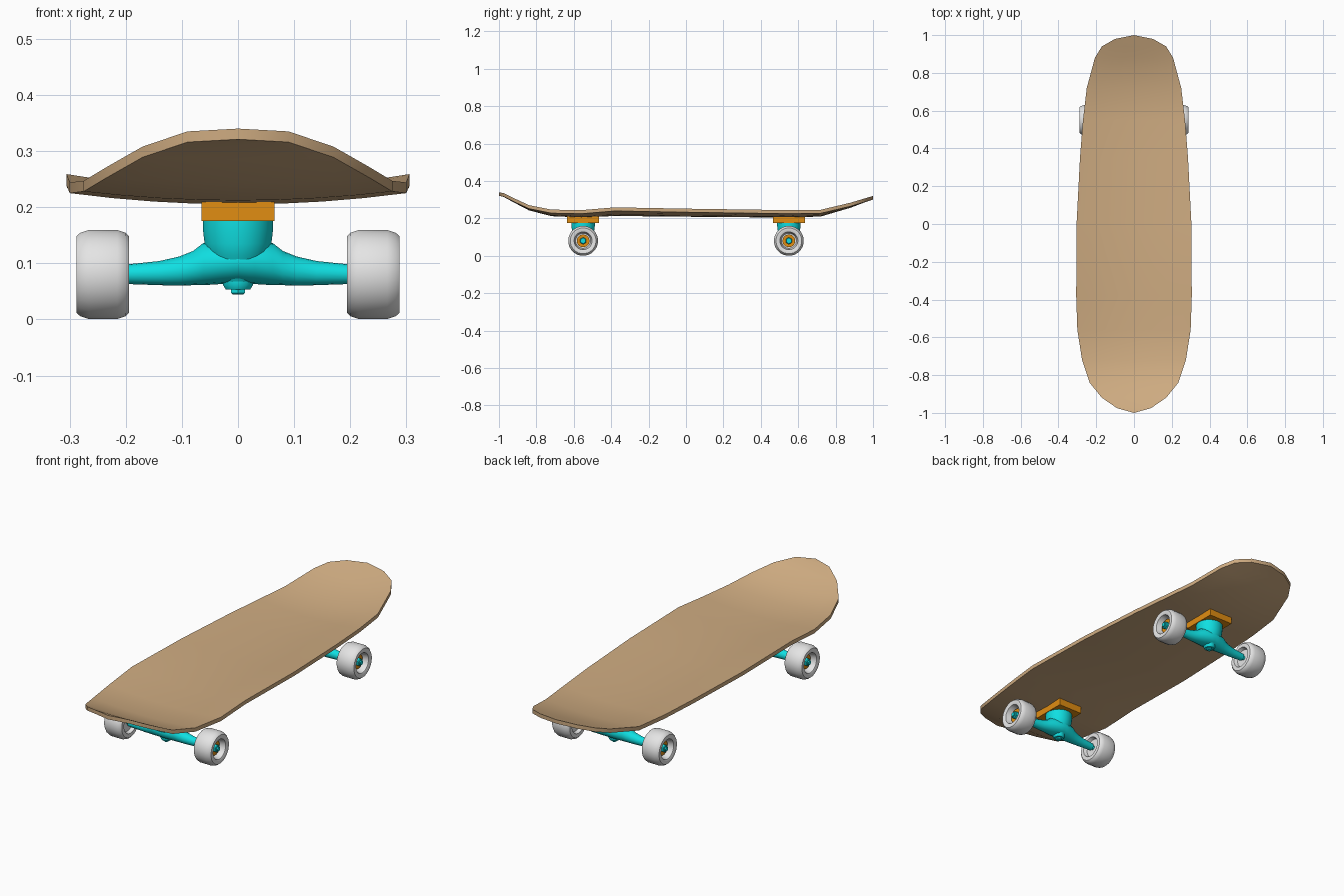
import bpy, bmesh, math

if "Cube" in bpy.data.objects:
    bpy.data.objects.remove(bpy.data.objects["Cube"])


def material(name, rgb):
    m = bpy.data.materials.new(name)
    m.diffuse_color = (*rgb, 1)
    m.use_nodes = True
    m.node_tree.nodes["Principled BSDF"].inputs["Base Color"].default_value = m.diffuse_color
    return m


WOOD = material("tan wood", (0.62, 0.41, 0.22))
CYAN = material("cyan metal", (0.005, 0.74, 0.76))
ORANGE = material("orange", (0.75, 0.27, 0.006))
WHITE = material("wheel white", (0.78, 0.78, 0.78))


def finish(name, bm, mat, angle=35):
    bmesh.ops.remove_doubles(bm, verts=bm.verts, dist=1e-5)
    bmesh.ops.recalc_face_normals(bm, faces=bm.faces)
    me = bpy.data.meshes.new(name)
    bm.to_mesh(me)
    bm.free()
    me.materials.append(mat)
    ob = bpy.data.objects.new(name, me)
    bpy.context.collection.objects.link(ob)
    bpy.ops.object.select_all(action='DESELECT')
    ob.select_set(True)
    bpy.context.view_layer.objects.active = ob
    bpy.ops.object.shade_smooth_by_angle(angle=math.radians(angle))
    return ob


def bridge(bm, rows, closed):
    """Join neighbouring rows of vertices with quads."""
    n = len(rows[0])
    for a, b in zip(rows, rows[1:]):
        for i in range(n if closed else n - 1):
            j = (i + 1) % n
            bm.faces.new((a[i], a[j], b[j], b[i]))


def lathe(name, profile, axis, centre, mat, n=24, angle=35):
    """Revolve (radius, offset) points about the x or z axis."""
    bm = bmesh.new()
    rows = []
    for r, h in profile:
        row = []
        for k in range(n):
            t = 2 * math.pi * (k + 0.5) / n
            p, q = r * math.cos(t), r * math.sin(t)
            co = (h, p, q) if axis == 'x' else (p, q, h)
            row.append(bm.verts.new([c + d for c, d in zip(co, centre)]))
        rows.append(row)
    bridge(bm, rows, True)
    return finish(name, bm, mat, angle)


# Deck: stations of (y, half width, middle height, edge height)
stations = [
    (-1.0, 0, .340, .340), (-.975, .09, .334, .335), (-.92, .17, .304, .308),
    (-.84, .235, .262, .271), (-.72, .275, .231, .247), (-.56, .300, .224, .244),
    (-.38, .306, .232, .259), (0, .304, .228, .252), (.35, .286, .225, .247),
    (.55, .270, .224, .244), (.72, .250, .229, .246), (.88, .207, .276, .284),
    (.94, .170, .299, .302), (.98, .10, .313, .314), (1.0, 0, .320, .320)]
bm = bmesh.new()
rows = []
COLS = 8
for y, w, zm, ze in stations:
    us = [-1 + 2 * i / COLS for i in range(COLS + 1)]
    top = [(w * u, y, zm + (ze - zm) * u * u) for u in us]
    low = [(x, yy, z - 0.019) for x, yy, z in reversed(top)]
    rows.append([bm.verts.new(c) for c in top + low])
bridge(bm, rows, True)
finish("deck", bm, WOOD, 40)

for end, y in (("front", -.55), ("rear", .55)):
    # Riser plate under the deck
    bm = bmesh.new()
    bmesh.ops.create_cube(bm, size=1)
    for v in bm.verts:
        v.co = (v.co.x * .13, y + v.co.y * .17, .193 + v.co.z * .036)
    finish(end + "_riser_plate", bm, ORANGE)

    # Round neck below the plate
    lathe(end + "_truck_neck",
          [(0, .176), (.063, .176), (.063, .16), (.060, .135), (.056, .115),
           (.040, .09), (.026, .066), (0, .066)], 'z', (0, y, 0), CYAN, 24, 50)

    # Hanger: (x, bottom, top, half depth) sections, mirrored
    half = [(.0, .065, .142, .052), (.03, .063, .140, .047), (.062, .061, .136, .038),
            (.08, .061, .122, .032), (.105, .060, .112, .026),
            (.14, .061, .104, .021), (.198, .063, .098, .0175)]
    sections = [(-x, a, b, d) for x, a, b, d in reversed(half[1:])] + half
    bm = bmesh.new()
    rows = []
    for x, a, b, d in sections:
        ring = [2 * math.pi * k / 16 for k in range(16)]
        rows.append([bm.verts.new((x, y + d * math.cos(t),
                                   (a + b) / 2 + (b - a) / 2 * math.sin(t)))
                     for t in ring])
    bridge(bm, rows, True)
    bm.faces.new(rows[0])
    bm.faces.new(rows[-1])
    finish(end + "_hanger", bm, CYAN, 50)

    # Kingpin washer and nut
    lathe(end + "_kingpin_washer", [(0, .07), (.027, .07), (.027, .061), (.022, .053), (0, .053)],
          'z', (0, y, 0), CYAN, 16)
    lathe(end + "_kingpin_nut", [(0, .056), (.014, .056), (.014, .047), (.010, .044), (0, .044)],
          'z', (0, y, 0), CYAN, 6)

    # Axle through both wheels
    lathe(end + "_axle", [(0, -.282), (.010, -.282), (.010, .282), (0, .282)],
          'x', (0, y, .08), CYAN, 12)

    for side, s in (("left", -1), ("right", 1)):
        tag = f"{end}_{side}_"
        c = (s * .241, y, .08)
        # Tyre with a recess on both faces
        tyre = [(0, .012), (.040, .012), (.048, .044), (.054, .047), (.069, .047),
                (.075, .040), (.080, .025), (.080, -.026), (.075, -.041),
                (.068, -.047), (.050, -.047), (.044, -.030), (0, -.030)]
        lathe(tag + "wheel", [(r, s * h) for r, h in tyre], 'x', c, WHITE, 24, 40)
        # Bearing and axle nut in the recess
        lathe(tag + "bearing", [(r, s * h) for r, h in
                                [(0, .010), (.034, .010), (.034, .022), (.022, .022), (0, .018)]],
              'x', c, ORANGE, 20)
        lathe(tag + "axle_nut", [(r, s * h) for r, h in
                                 [(0, .016), (.019, .016), (.019, .032), (.015, .035), (0, .035)]],
              'x', c, CYAN, 6)
